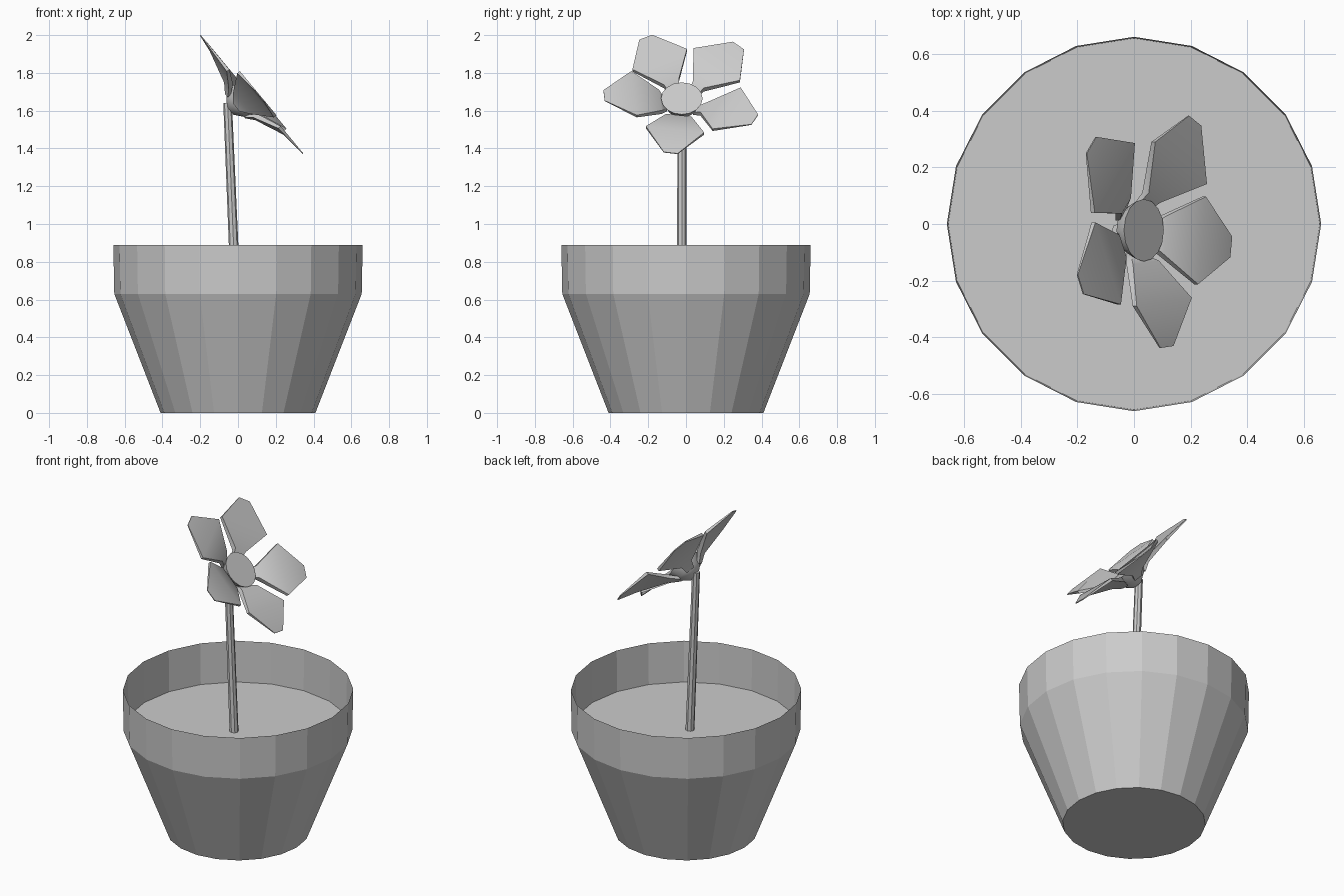
import bpy, bmesh
from math import radians, cos, sin, tau
from mathutils import Vector

cube = bpy.data.objects.get("Cube")
if cube:
    bpy.data.objects.remove(cube)

grey = bpy.data.materials.new("plain_grey")
grey.use_nodes = True
GREY = (0.6, 0.6, 0.6, 1)
grey.diffuse_color = GREY
grey.node_tree.nodes["Principled BSDF"].inputs["Base Color"].default_value = GREY


def finish(name, bm, smooth=False, fix_normals=True):
    if fix_normals:
        bmesh.ops.recalc_face_normals(bm, faces=bm.faces)
    mesh = bpy.data.meshes.new(name)
    bm.to_mesh(mesh)
    bm.free()
    mesh.materials.append(grey)
    obj = bpy.data.objects.new(name, mesh)
    bpy.context.collection.objects.link(obj)
    if smooth:
        bpy.ops.object.select_all(action="DESELECT")
        obj.select_set(True)
        bpy.context.view_layer.objects.active = obj
        bpy.ops.object.shade_smooth_by_angle(angle=radians(40))
    return obj


def ring(bm, center, radius, sides, a, b):
    """Circle of vertices in the plane of axes a and b."""
    return [bm.verts.new(center + radius * (a * cos(tau * i / sides) + b * sin(tau * i / sides)))
            for i in range(sides)]


def bridge(bm, lower, upper):
    n = len(lower)
    for i in range(n):
        j = (i + 1) % n
        bm.faces.new((lower[i], lower[j], upper[j], upper[i]))


def tube(name, rings, sides, a, b, cap_top=True, smooth=False):
    bm = bmesh.new()
    loops = [ring(bm, Vector(c), r, sides, a, b) for c, r in rings]
    for lower, upper in zip(loops, loops[1:]):
        bridge(bm, lower, upper)
    bm.faces.new(loops[0][::-1])
    if cap_top:
        bm.faces.new(loops[-1])
    return finish(name, bm, smooth, fix_normals=False)


X, Y, Z = Vector((1, 0, 0)), Vector((0, 1, 0)), Vector((0, 0, 1))

# Pot: tapered body with a straight, thin-walled rim, open at the top
tube("pot", [((0, 0, 0), 0.41), ((0, 0, 0.63), 0.655), ((0, 0, 0.89), 0.66)],
     20, X, Y, cap_top=False)

# Soil disc at the foot of the rim
bm = bmesh.new()
bm.faces.new(ring(bm, Vector((0, 0, 0.632)), 0.655, 20, X, Y))
finish("soil", bm, fix_normals=False)

# Leaning stem
tube("stem", [((-0.012, -0.022, 0.62), 0.026), ((-0.055, -0.022, 1.64), 0.023)],
     8, X, Y, smooth=True)

# Flower frame: side and up axes in the tilted plane, normal facing outwards
center = Vector((0.035, -0.022, 1.665))
normal = Vector((0.77, 0, 0.64)).normalized()
side, up = Y, normal.cross(Y)

# Flower heart with its tapering back
tube("flower_heart", [(center - normal * 0.1, 0.03), (center - normal * 0.055, 0.085),
                      (center, 0.11)], 16, side, up, smooth=True)


def petal(name, angle, length, lift, root_angle):
    # Half outline: radius, half angle, height, thickness
    half = [(0.085, 18, -0.045, 0.02), (0.135, root_angle, 0.0, 0.03),
            (0.312 * length, 31, lift, 0.018), (0.437 * length, 5, lift, 0.005)]
    bm = bmesh.new()

    def place(r, turn, h):
        t = radians(angle + turn)
        return bm.verts.new(center + r * (side * cos(t) + up * sin(t)) + normal * h)

    fronts, backs = [], []
    for sign in (-1, 1):
        fronts.append([place(r, sign * t, h) for r, t, h, d in half])
        backs.append([place(r, sign * t, h - d) for r, t, h, d in half])
    for left, right in (fronts, backs):
        for i in range(len(half) - 1):
            bm.faces.new((left[i], left[i + 1], right[i + 1], right[i]))
    # Close the edge between front and back
    bridge(bm, backs[0] + backs[1][::-1], fronts[0] + fronts[1][::-1])
    finish(name, bm, smooth=True)


# Five petals: angle, length, lift and root half angle
petals = [(-27.5, 1.0, 0.068, 16), (48, 1.03, 0.037, 16), (116, 1.0, 0.036, 19),
          (185.5, 0.95, 0.073, 32), (-98, 0.97, 0.053, 30)]
for number, values in enumerate(petals, 1):
    petal(f"petal_{number}", *values)
